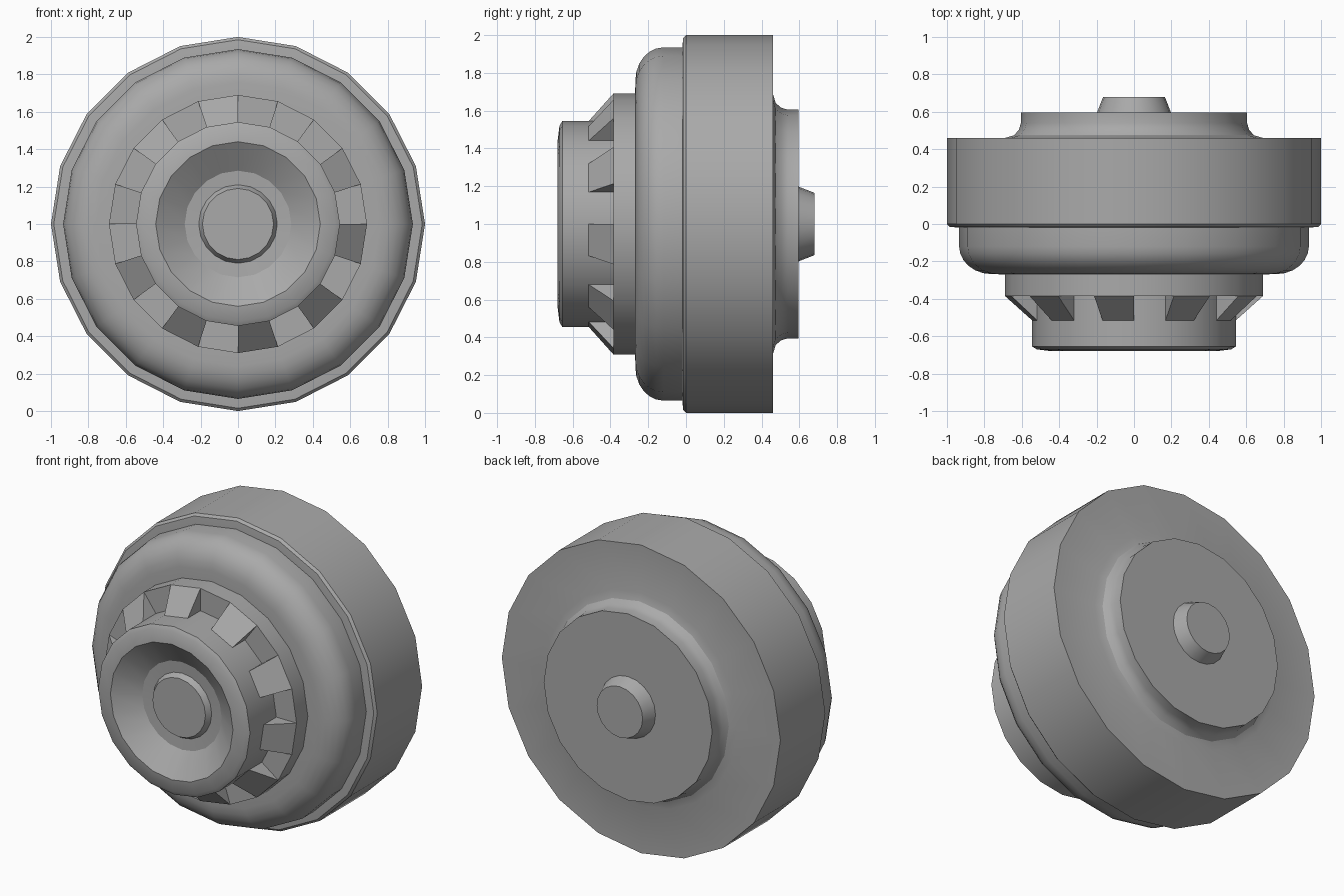
import bpy, bmesh
from math import sin, cos, pi, radians

cube = bpy.data.objects.get("Cube")
if cube:
    bpy.data.objects.remove(cube, do_unlink=True)

SIDES = 20
STEP = 2 * pi / SIDES

grey = bpy.data.materials.new("plain grey")
grey.use_nodes = True
colour = (0.4, 0.4, 0.4, 1)
grey.diffuse_color = colour
grey.node_tree.nodes["Principled BSDF"].inputs["Base Color"].default_value = colour


def point(radius, y, angle):
    return (radius * cos(angle), y, 1 + radius * sin(angle))


def finish(name, bm, smooth):
    bmesh.ops.recalc_face_normals(bm, faces=bm.faces)
    mesh = bpy.data.meshes.new(name)
    bm.to_mesh(mesh)
    bm.free()
    mesh.materials.append(grey)
    obj = bpy.data.objects.new(name, mesh)
    bpy.context.collection.objects.link(obj)
    if smooth:
        bpy.ops.object.select_all(action='DESELECT')
        obj.select_set(True)
        bpy.context.view_layer.objects.active = obj
        bpy.ops.object.shade_smooth_by_angle(angle=radians(30))


def lathe(name, profile):
    """Turn (radius, y) points around the front-to-back axis and cap both ends."""
    bm = bmesh.new()
    rings = [[bm.verts.new(point(r, y, i * STEP)) for i in range(SIDES)]
             for r, y in profile]
    for a, b in zip(rings, rings[1:]):
        for i in range(SIDES):
            j = (i + 1) % SIDES
            bm.faces.new((a[i], a[j], b[j], b[i]))
    bm.faces.new(rings[0])
    bm.faces.new(rings[-1])
    finish(name, bm, True)


# Main drum with a filleted rear plate
lathe("drum", [(0.93, -0.02), (0.985, -0.015), (1, 0), (1, 0.46), (0.69, 0.46),
               (0.64, 0.475), (0.615, 0.505), (0.605, 0.54), (0.605, 0.595)])

# Rear button
lathe("rear_button", [(0.2, 0.59), (0.165, 0.68)])

# Rounded front shell
arc = [(0.76 + 0.175 * cos(t * pi / 12), -0.12 - 0.148 * sin(t * pi / 12)) for t in range(7)]
lathe("front_shell", [(0.935, -0.01)] + arc + [(0.65, -0.27)])

# Collar carrying the wedges
lathe("collar", [(0.69, -0.26), (0.69, -0.385), (0.53, -0.385)])

# Front hub with a dished face and a raised centre button
lathe("front_hub", [(0.545, -0.38), (0.545, -0.655), (0.52, -0.67), (0.44, -0.68),
                    (0.285, -0.575), (0.21, -0.57), (0.19, -0.605)])

# Wedges on every second side of the hub
bm = bmesh.new()
for k in range(1, SIDES, 2):
    a, b = [[bm.verts.new(point(r, y, angle)) for r, y in
             ((0.54, -0.38), (0.69, -0.385), (0.545, -0.515))]
            for angle in (k * STEP, (k + 1) * STEP)]
    bm.faces.new(a)
    bm.faces.new(b)
    for i in range(3):
        j = (i + 1) % 3
        bm.faces.new((a[i], a[j], b[j], b[i]))
finish("hub_wedges", bm, False)
